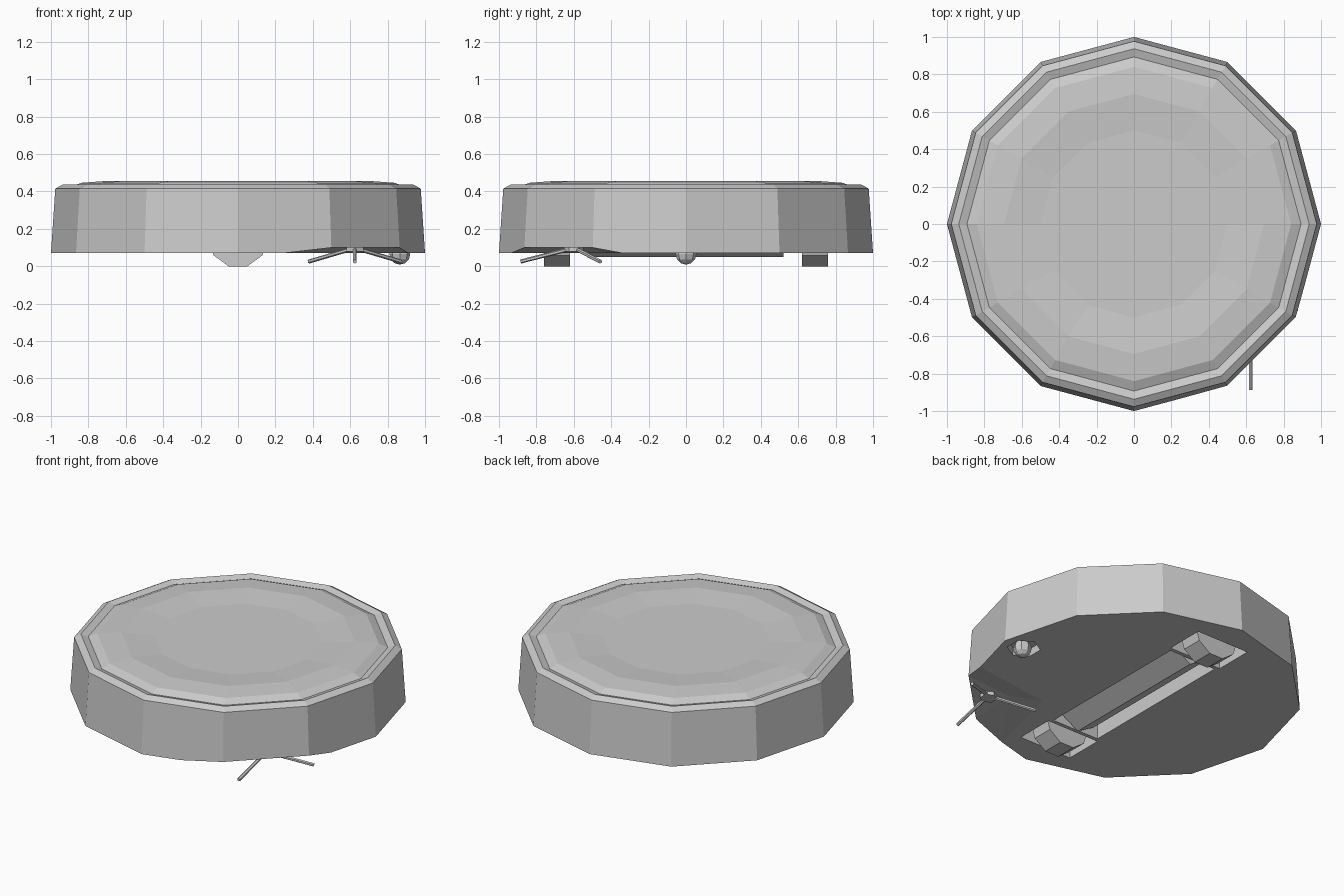
import bpy, bmesh
from math import pi, cos, sin
from mathutils import Vector, Matrix

if "Cube" in bpy.data.objects:
    bpy.data.objects.remove(bpy.data.objects["Cube"])

def finish(bm, name):
    bmesh.ops.recalc_face_normals(bm, faces=bm.faces)
    me = bpy.data.meshes.new(name)
    bm.to_mesh(me)
    bm.free()
    ob = bpy.data.objects.new(name, me)
    bpy.context.collection.objects.link(ob)
    return ob

def lathe(name, profile, sides):
    bm = bmesh.new()
    rings = [[bm.verts.new((r * cos(2 * pi * i / sides), r * sin(2 * pi * i / sides), z))
              for i in range(sides)] for r, z in profile]
    for a, b in zip(rings, rings[1:]):
        for i in range(sides):
            j = (i + 1) % sides
            bm.faces.new((a[i], a[j], b[j], b[i]))
    bm.faces.new(rings[0])
    bm.faces.new(rings[-1])
    return finish(bm, name)

def rod(name, a, b, radius, sides, phase=0):
    """Prism from a to b."""
    a, b = Vector(a), Vector(b)
    bm = bmesh.new()
    m = (Matrix.Translation((a + b) / 2) @ (b - a).to_track_quat('Z', 'Y').to_matrix().to_4x4()
         @ Matrix.Rotation(phase, 4, 'Z'))
    bmesh.ops.create_cone(bm, cap_ends=True, segments=sides, radius1=radius, radius2=radius,
                          depth=(b - a).length, matrix=m)
    return finish(bm, name)

def box(name, lo, hi):
    lo, hi = Vector(lo), Vector(hi)
    bm = bmesh.new()
    bmesh.ops.create_cube(bm, size=1, matrix=Matrix.Translation((lo + hi) / 2)
                          @ Matrix.Diagonal((*(hi - lo), 1)))
    return finish(bm, name)

def hull(name, points):
    bm = bmesh.new()
    for p in points:
        bm.verts.new(p)
    bmesh.ops.convex_hull(bm, input=bm.verts)
    return finish(bm, name)

def cut(body, cutter):
    cutter.hide_render = True
    mod = body.modifiers.new("cut", 'BOOLEAN')
    mod.operation, mod.solver, mod.object = 'DIFFERENCE', 'EXACT', cutter
    bpy.context.view_layer.objects.active = body
    bpy.ops.object.modifier_apply(modifier=mod.name)
    bpy.data.objects.remove(cutter)

# Twelve-sided body with rim groove and dished lid
body = lathe("body", [(1, .07), (.977, .415), (.937, .437), (.893, .423),
                      (.84, .446), (.695, .457), (.5, .442)], 12)

# Wheel wells, roller trough, caster pocket and brush notch
for s in (-1, 1):
    y0, y1 = sorted((s * .565, s * .82))
    cut(body, box("well_cutter", (-.19, y0, 0), (.19, y1, .22)))
cut(body, box("trough_cutter", (-.17, -.54, 0), (.17, .54, .23)))
cut(body, rod("pocket_cutter", (.855, 0, 0), (.855, 0, .12), .1, 6))
cut(body, hull("notch_cutter", [
    (.23, -.95, .069), (.36, -.4, .069), (.925, -.33, .069), (1.3, -.33, .069),
    (.23, -1.3, .069), (1.3, -1.3, .069),
    (.5, -.87, .1), (.53, -.53, .1), (.87, -.5, .1), (1.2, -.5, .1),
    (.5, -1.2, .1), (1.2, -1.2, .1)]))

# Ten-sided drive wheels
for side, s in (("left", -1), ("right", 1)):
    for_y = s * .69
    rod(side + "_wheel", (0, for_y - .07, .154), (0, for_y + .07, .154), .162, 10,
        0)
for side in ("left", "right"):
    ob = bpy.data.objects[side + "_wheel"]
    # turn a flat side to the ground if a corner points down
    low = min(v.co.z for v in ob.data.vertices)
    if low < -.004:
        c = Vector((0, sum(v.co.y for v in ob.data.vertices) / 20, .154))
        ob.data.transform(Matrix.Translation(c) @ Matrix.Rotation(pi / 10, 4, 'Y')
                          @ Matrix.Translation(-c))

# Six-sided sweeping roller, corner down
roller = rod("roller", (0, -.52, .19), (0, .52, .19), .14, 6)
if min(v.co.z for v in roller.data.vertices) > .06:
    c = Vector((0, 0, .19))
    roller.data.transform(Matrix.Translation(c) @ Matrix.Rotation(pi / 6, 4, 'Y')
                          @ Matrix.Translation(-c))

# Front caster ball and its stem
bm = bmesh.new()
bmesh.ops.create_uvsphere(bm, u_segments=8, v_segments=6, radius=.056,
                          matrix=Matrix.Translation((.865, 0, .065)))
finish(bm, "caster_ball")
rod("caster_stem", (.865, 0, .09), (.865, 0, .125), .03, 6)

# Side brush hub with three bristle arms
hx, hy = .625, -.6
rod("brush_hub", (hx, hy, .078), (hx, hy, .105), .052, 6)
for i in range(3):
    a = pi / 6 + i * 2 * pi / 3
    rod(f"brush_arm_{i + 1}", (hx + .03 * cos(a), hy + .03 * sin(a), .09),
        (hx + .285 * cos(a), hy + .285 * sin(a), .025), .011, 6)
